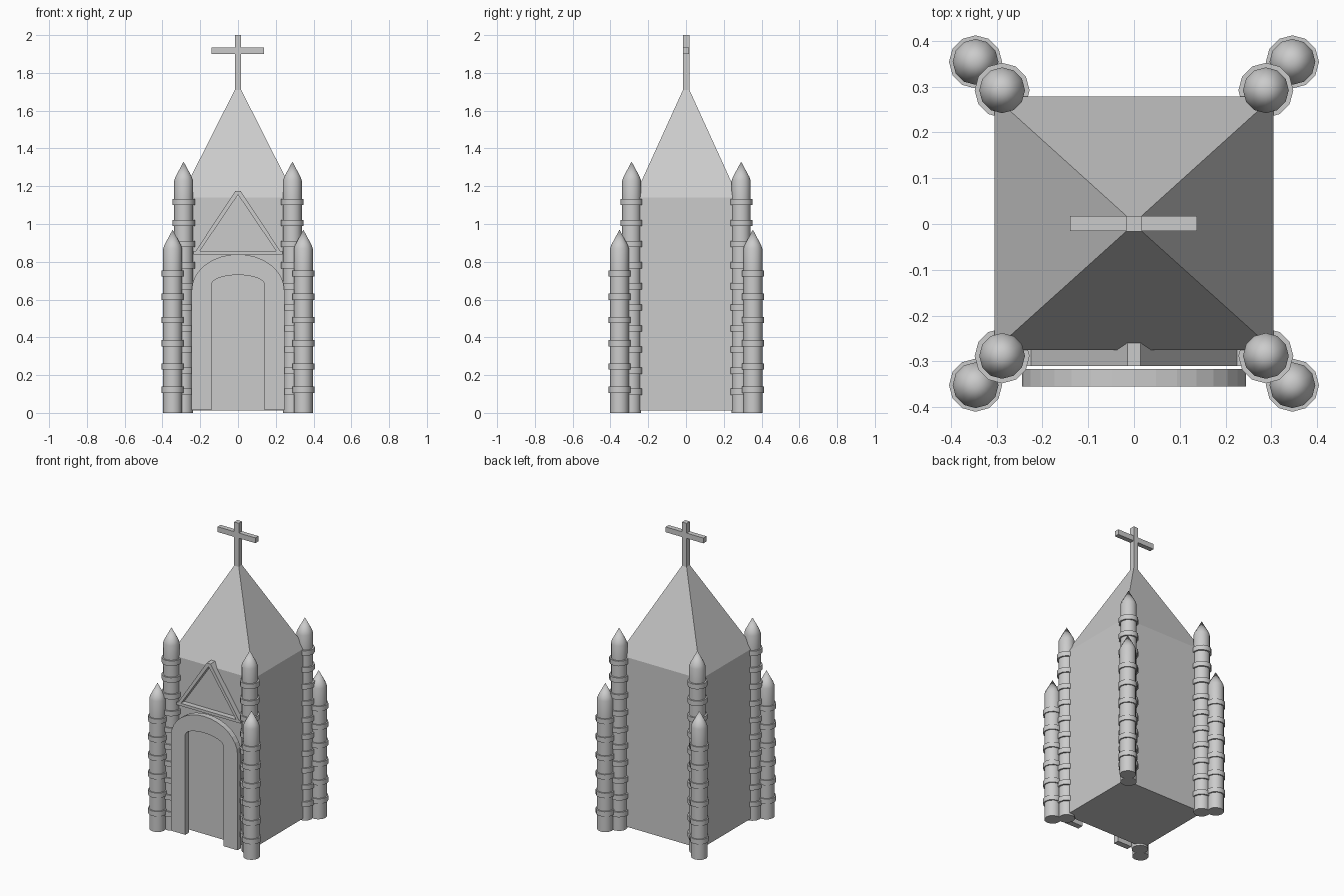
import bpy, bmesh, math

if "Cube" in bpy.data.objects:
    bpy.data.objects.remove(bpy.data.objects["Cube"])


def finish(name, bm, smooth=False):
    bmesh.ops.remove_doubles(bm, verts=bm.verts, dist=1e-5)
    bmesh.ops.recalc_face_normals(bm, faces=bm.faces)
    mesh = bpy.data.meshes.new(name)
    bm.to_mesh(mesh)
    bm.free()
    ob = bpy.data.objects.new(name, mesh)
    bpy.context.collection.objects.link(ob)
    if smooth:
        bpy.ops.object.select_all(action='DESELECT')
        ob.select_set(True)
        bpy.context.view_layer.objects.active = ob
        bpy.ops.object.shade_smooth_by_angle(angle=math.radians(35))
    return ob


def loft(name, loops, closed=False):
    """Bridge equal-length vertex loops; cap the ends unless closed."""
    bm = bmesh.new()
    rows = [[bm.verts.new(p) for p in loop] for loop in loops]
    n = len(rows[0])
    pairs = list(zip(rows, rows[1:])) + ([(rows[-1], rows[0])] if closed else [])
    for a, b in pairs:
        for i in range(n):
            bm.faces.new((a[i], a[(i + 1) % n], b[(i + 1) % n], b[i]))
    if not closed:
        bm.faces.new(rows[0])
        bm.faces.new(rows[-1])
    return finish(name, bm)


def rect(x0, x1, y0, y1, z):
    return [(x0, y0, z), (x1, y0, z), (x1, y1, z), (x0, y1, z)]


def box(name, x0, x1, y0, y1, z0, z1):
    return loft(name, [rect(x0, x1, y0, y1, z0), rect(x0, x1, y0, y1, z1)])


def banded_column(name, x, y, top, shoulder, ring_r, ring_step, rings, sides=12):
    """Lathed round column with raised bands and a pointed cap."""
    r, h = 0.05, 0.0165
    profile = [(0, 0), (r, 0)]
    for k in range(1, rings + 1):
        z = k * ring_step
        profile += [(r, z - h), (ring_r, z - h), (ring_r, z + h), (r, z + h)]
    rise = top - shoulder
    profile += [(r, shoulder), (r * 0.86, shoulder + rise * 0.2), (0, top)]
    bm = bmesh.new()
    vs = [bm.verts.new((pr, 0, pz)) for pr, pz in profile]
    es = [bm.edges.new(p) for p in zip(vs, vs[1:])]
    bmesh.ops.spin(bm, geom=vs + es, cent=(0, 0, 0), axis=(0, 0, 1),
                   angle=math.tau, steps=sides)
    ob = finish(name, bm, True)
    ob.location = (x, y, 0)


# Main tower and pyramid roof
W, Y0, Y1 = 0.305, -0.275, 0.278
loft("tower_and_roof", [rect(-W, W, Y0, Y1, 0.012), rect(-W, W, Y0, Y1, 1.14),
                        rect(-0.017, 0.017, -0.016, 0.018, 1.71)])

# Roof cross
box("cross_post", -0.017, 0.017, -0.016, 0.018, 1.70, 2.0)
box("cross_arm", -0.14, 0.138, -0.015, 0.017, 1.90, 1.935)

# Paired corner columns
for sx, side in ((-1, "left"), (1, "right")):
    for sy, end in ((-1, "front"), (1, "back")):
        banded_column(f"outer_column_{end}_{side}", sx * 0.346, sy * 0.353 + 0.001,
                      0.97, 0.87, 0.058, 0.123, 6)
        banded_column(f"inner_column_{end}_{side}", sx * 0.288, sy * 0.29 + 0.002,
                      1.33, 1.23, 0.06, 0.1117, 10)


# Door arch standing in front of the wall
def arch(hw, spring, rise, steps=16):
    pts = [(hw, 0.015)]
    for i in range(steps + 1):
        a = math.pi * i / steps
        pts.append((hw * math.cos(a), spring + rise * math.sin(a)))
    return pts + [(-hw, 0.015)]


sections = []
for (ox, oz), (ix, iz) in zip(arch(0.245, 0.65, 0.19), arch(0.14, 0.68, 0.05)):
    sections.append([(ox, -0.355, oz), (ix, -0.355, iz),
                     (ix, -0.317, iz), (ox, -0.317, oz)])
loft("door_arch", sections)

# Gable frame over the door: sill plus two sloping rails
box("gable_sill", -0.235, 0.235, -0.31, -0.26, 0.838, 0.856)
for s, side in ((-1, "left"), (1, "right")):
    prof = [(0.232, 0.845), (0.014, 1.175), (0, 1.175), (0, 1.155), (0.210, 0.845)]
    loft(f"gable_rail_{side}", [[(s * x, y, z) for x, z in prof]
                                for y in (-0.31, -0.26)])
